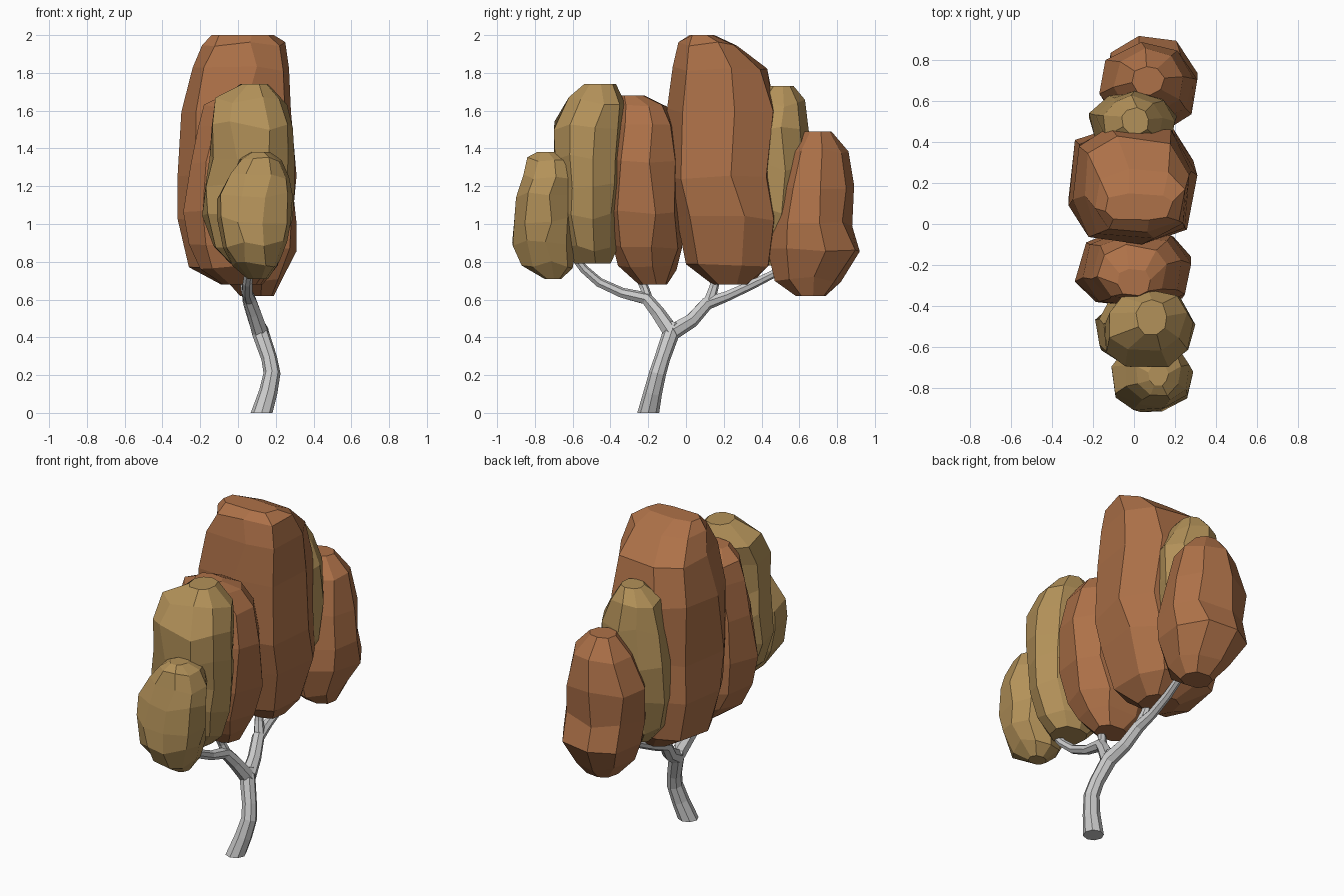
import bpy, bmesh, math, random
from mathutils import Vector

random.seed(5)


def material(name, rgb):
    m = bpy.data.materials.new(name)
    m.diffuse_color = (*rgb, 1)
    return m


brown = material("rust_leaves", (0.42, 0.165, 0.065))
ochre = material("ochre_leaves", (0.45, 0.285, 0.10))


def loft(name, rings, mat=None):
    """Skin a list of equal-length point rings, capped at both ends."""
    bm = bmesh.new()
    vs = [[bm.verts.new(p) for p in ring] for ring in rings]
    n = len(vs[0])
    for a, b in zip(vs, vs[1:]):
        for i in range(n):
            j = (i + 1) % n
            bm.faces.new((a[i], a[j], b[j], b[i]))
    bm.faces.new(vs[0][::-1])
    bm.faces.new(vs[-1])
    bmesh.ops.recalc_face_normals(bm, faces=bm.faces[:])
    me = bpy.data.meshes.new(name)
    bm.to_mesh(me)
    bm.free()
    ob = bpy.data.objects.new(name, me)
    bpy.context.collection.objects.link(ob)
    if mat:
        me.materials.append(mat)
    return ob


def fit(vals, lo, hi):
    """Stretch values so they span exactly lo..hi."""
    a, b = min(vals), max(vals)
    return [lo + (v - a) / (b - a) * (hi - lo) for v in vals]


def foliage(name, mat, n, jitter, levels, power=0.9):
    """Faceted clump; each level is (z, x min, x max, y min, y max)."""
    rings = []
    for k, (z, x0, x1, y0, y1) in enumerate(levels):
        end = k in (0, len(levels) - 1)
        xs, ys, zs = [], [], []
        for i in range(n):
            a = 2 * math.pi * (i + 0.2 + random.uniform(-0.12, 0.12)) / n
            c, s = math.cos(a), math.sin(a)
            r = 1 + random.uniform(-jitter, jitter)
            xs.append(math.copysign(abs(c) ** power, c) * r)
            ys.append(math.copysign(abs(s) ** power, s) * r)
            zs.append(z + (0 if end else random.uniform(-0.35, 0.35) * jitter))
        rings.append(list(zip(fit(xs, x0, x1), fit(ys, y0, y1), zs)))
    return loft(name, rings, mat)


def branch(name, path, n=7):
    """Tapered limb; each path entry is (x, y, z, radius)."""
    pts = [Vector(p[:3]) for p in path]
    rings = []
    for i, p in enumerate(pts):
        t = (pts[min(i + 1, len(pts) - 1)] - pts[max(i - 1, 0)]).normalized()
        if i == 0 and p.z == 0:
            t = Vector((0, 0, 1))
        u = t.cross(Vector((1, 0, 0))).normalized()
        v = t.cross(u)
        rings.append([p + path[i][3] * (u * math.cos(2 * math.pi * k / n)
                                        + v * math.sin(2 * math.pi * k / n)) for k in range(n)])
    return loft(name, rings)


# Trunk and limbs
branch("trunk", [(.125, -.2, 0, .058), (.16, -.175, .11, .049), (.18, -.15, .21, .045),
                 (.165, -.125, .29, .042), (.12, -.08, .42, .045), (.105, -.06, .47, .038)], 8)
branch("limb_front", [(.12, -.075, .42, .045), (.085, -.15, .53, .039), (.06, -.21, .605, .035),
                      (.05, -.34, .635, .028), (.05, -.46, .69, .026), (.06, -.54, .76, .024),
                      (.08, -.62, .86, .02)])
branch("limb_back", [(.12, -.07, .43, .045), (.09, .03, .49, .039), (.06, .11, .58, .036),
                     (.05, .22, .62, .028), (.05, .35, .68, .025), (.06, .47, .74, .022),
                     (.06, .53, .8, .02)])
branch("twig_front", [(.065, -.2, .59, .03), (.045, -.22, .66, .024), (.03, -.27, .76, .02)])
branch("twig_back", [(.06, .12, .58, .033), (.04, .145, .66, .026), (.03, .17, .76, .021)])

# Ochre clumps
foliage("foliage_front_low", ochre, 9, .07, [
    (.71, .05, .16, -.75, -.66), (.79, -.03, .22, -.87, -.6), (.9, -.08, .26, -.92, -.58),
    (1.02, -.11, .28, -.91, -.58), (1.15, -.11, .29, -.9, -.58), (1.25, -.04, .27, -.86, -.59),
    (1.33, .01, .23, -.84, -.6), (1.38, .07, .17, -.79, -.68)])
foliage("foliage_front_high", ochre, 9, .07, [
    (.79, -.04, .16, -.59, -.4), (.88, -.13, .23, -.64, -.36), (1.05, -.19, .29, -.68, -.35),
    (1.2, -.17, .3, -.68, -.34), (1.35, -.15, .3, -.7, -.34), (1.52, -.14, .29, -.7, -.33),
    (1.65, -.12, .26, -.62, -.32), (1.74, .01, .16, -.54, -.37)])
foliage("foliage_back_high", ochre, 9, .07, [
    (.78, -.08, .08, .41, .52), (.88, -.17, .13, .36, .58), (1.08, -.22, .19, .34, .62),
    (1.3, -.22, .21, .34, .65), (1.5, -.19, .2, .35, .65), (1.64, -.15, .14, .38, .63),
    (1.73, -.06, .07, .44, .57)])

# Rust clumps
foliage("foliage_mid", brown, 8, .04, [
    (.68, -.08, .12, -.25, -.1), (.77, -.2, .18, -.36, -.05), (.88, -.26, .24, -.39, -.02),
    (1.06, -.29, .28, -.41, -.02), (1.33, -.25, .28, -.41, -.04), (1.52, -.21, .23, -.39, -.06),
    (1.62, -.18, .16, -.37, -.1), (1.68, -.08, .08, -.35, -.22)], .8)
foliage("foliage_tall", brown, 8, .04, [
    (.68, -.09, .13, .14, .34), (.78, -.26, .21, .0, .45), (1.03, -.32, .29, -.05, .48),
    (1.25, -.32, .31, -.09, .48), (1.6, -.30, .28, -.1, .475), (1.82, -.24, .27, -.07, .43),
    (1.95, -.19, .25, -.04, .27), (2, -.14, .19, .02, .15)], .68)
foliage("foliage_back_low", brown, 8, .05, [
    (.62, .01, .19, .58, .74), (.71, -.07, .24, .47, .82), (.86, -.14, .31, .43, .92),
    (1.0, -.16, .31, .45, .88), (1.2, -.17, .29, .47, .89), (1.38, -.1, .24, .54, .86),
    (1.49, -.01, .15, .63, .77)])
